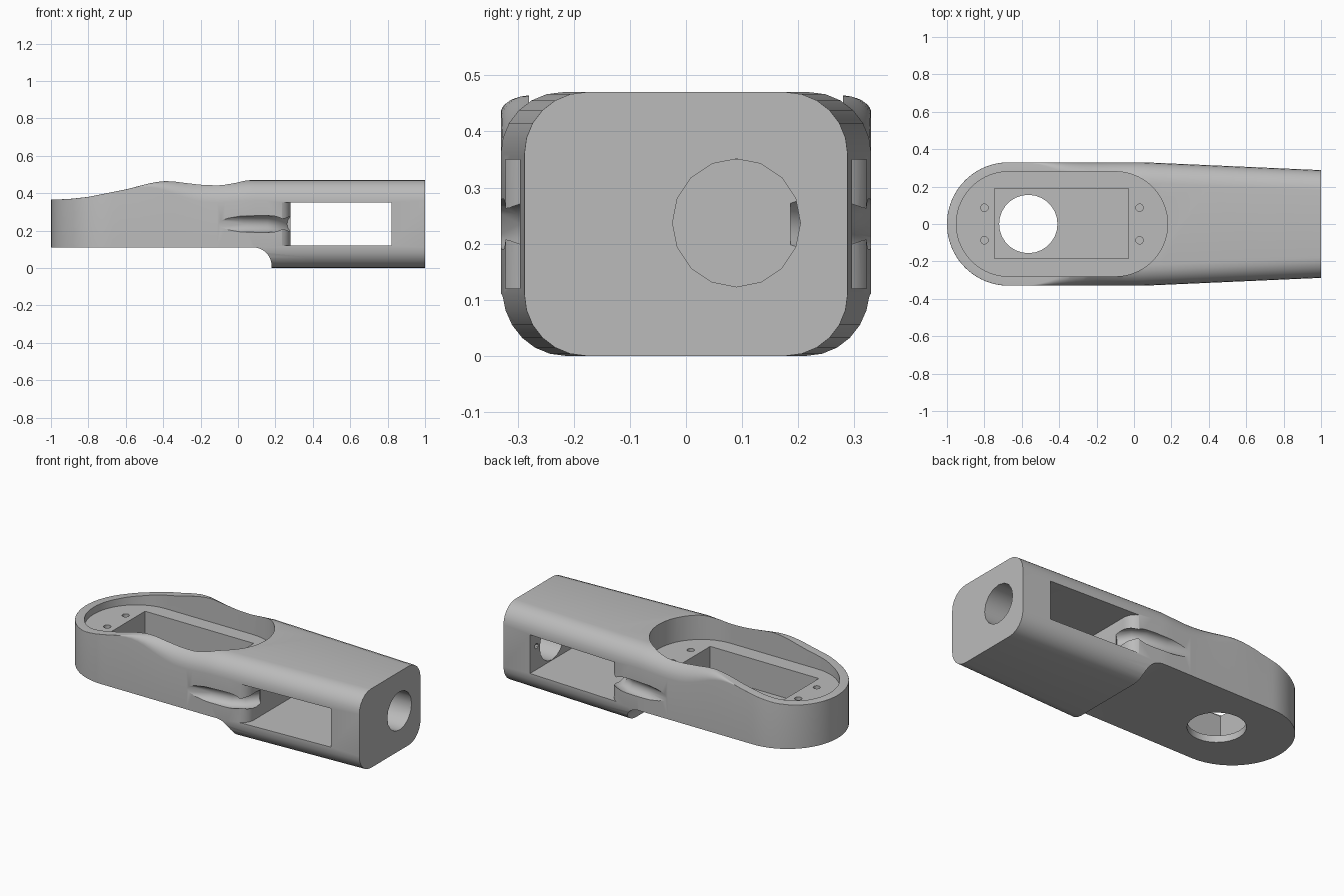
import bpy, bmesh, math
from mathutils import Matrix, Vector

cube = bpy.data.objects.get("Cube")
if cube:
    bpy.data.objects.remove(cube, do_unlink=True)

grey = bpy.data.materials.new("plain grey")
grey.use_nodes = True
colour = (0.5, 0.5, 0.5, 1)
grey.diffuse_color = colour
grey.node_tree.nodes["Principled BSDF"].inputs["Base Color"].default_value = colour


def add_object(name, bm):
    bmesh.ops.recalc_face_normals(bm, faces=bm.faces)
    mesh = bpy.data.meshes.new(name)
    bm.to_mesh(mesh)
    bm.free()
    mesh.materials.append(grey)
    obj = bpy.data.objects.new(name, mesh)
    bpy.context.collection.objects.link(obj)
    return obj


def prism(name, outline, start, vector):
    """Extrude an outline of 2D points; start maps each point to 3D."""
    bm = bmesh.new()
    face = bm.faces.new([bm.verts.new(start(a, b)) for a, b in outline])
    new = bmesh.ops.extrude_face_region(bm, geom=[face])["geom"]
    bmesh.ops.translate(bm, vec=Vector(vector), verts=[v for v in new if isinstance(v, bmesh.types.BMVert)])
    return add_object(name, bm)


def upright(name, outline, low, high):
    return prism(name, outline, lambda x, y: (x, y, low), (0, 0, high - low))


def arc(cx, cy, r, start, end, n):
    angles = [math.radians(start + (end - start) * i / n) for i in range(n + 1)]
    return [(cx + r * math.cos(a), cy + r * math.sin(a)) for a in angles]


def circle(cx, cy, r, n):
    return arc(cx, cy, r, 0, 360, n)[:-1]


def smooth(t):
    t = max(0, min(1, t))
    return t * t * (3 - 2 * t)


# Body: rounded sections lofted along x
TOP = [(-1, .365), (-.9, .369), (-.8, .38), (-.6, .42), (-.45, .458), (-.38, .465),
       (-.25, .463), (-.1, .46), (.05, .47), (1, .47)]


def top_height(x):
    for (x0, z0), (x1, z1) in zip(TOP, TOP[1:]):
        if x <= x1:
            return z0 + (z1 - z0) * (x - x0) / (x1 - x0)
    return TOP[-1][1]


def half_width(x):
    if x < -.67:
        return math.sqrt(max(.33 ** 2 - (x + .67) ** 2, .0001))
    return .33 - .042 * max(0, x - .05) / .95


stations = [-.67 - .33 * math.cos(math.pi / 2 * i / 20) for i in range(20)]
stations += [-.67 + .04 * i for i in range(20)] + [.15, .4, .7, 1]
bm = bmesh.new()
rings = []
for x in stations:
    w, z = half_width(x), top_height(x)
    low = min(.11, .9 * w)
    high = min(.002 + .108 * smooth((x + .58) / .42), .9 * w)
    section = (arc(w - low, low, low, -90, 0, 6) + arc(w - high, z - high, high, 0, 90, 6)
               + arc(high - w, z - high, high, 90, 180, 6) + arc(low - w, low, low, 180, 270, 6))
    rings.append([bm.verts.new((x, y, h)) for y, h in section])
for a, b in zip(rings, rings[1:]):
    for i in range(len(a)):
        j = (i + 1) % len(a)
        bm.faces.new((a[i], a[j], b[j], b[i]))
bm.faces.new(rings[0])
bm.faces.new(rings[-1])
body = add_object("arm_body", bm)

# Stepped underside with a fillet
step = [(-1.2, -.1), (.18, -.1)] + arc(.08, .01, .1, 0, 90, 10) + [(-1.2, .11)]
cutters = [prism("underside_cutter", step, lambda x, z: (x, -.6, z), (0, 1.2, 0))]

# Oval recess, motor cavity, shaft hole and screw holes
oval = arc(-.1, 0, .28, -90, 90, 28) + arc(-.67, 0, .28, 90, 270, 28)
cutters.append(upright("recess_cutter", oval, .325, .7))
cavity = [(-.745, -.185), (-.03, -.185), (-.03, .19), (-.745, .19)]
cutters.append(upright("cavity_cutter", cavity, .15, .6))
cutters.append(upright("shaft_cutter", circle(-.565, 0, .156, 28), -.1, .3))
for x in (-.8, .03):
    for y in (-.087, .087):
        cutters.append(upright("screw_cutter", circle(x, y, .02, 14), .22, .5))

# Side window with a rounded inner edge
window = [(.82, -.5), (.82, .5), (.2, .5)] + arc(.2, .25, .08, 90, 0, 10)
window += arc(.2, -.25, .08, 0, -90, 10) + [(.2, -.5)]
cutters.append(upright("window_cutter", window, .12, .35))

# Bore through the end wall, with a small screw hole inside
cutters.append(prism("bore_cutter", circle(.09, .237, .114, 16), lambda y, z: (.75, y, z), (.4, 0, 0)))
cutters.append(prism("pin_cutter", circle(.235, .26, .016, 10), lambda y, z: (.78, y, z), (.12, 0, 0)))

# Cable grooves on both sides, leading into the window
for side in (-1, 1):
    path = [(-.1, .375), (.04, .34), (.17, .32), (.25, .275), (.3, .2)]
    bm = bmesh.new()
    last = None
    for i, (x, y) in enumerate(path):
        before, after = path[max(i - 1, 0)], path[min(i + 1, len(path) - 1)]
        tangent = Vector((after[0] - before[0], after[1] - before[1], 0)).normalized()
        normal = Vector((-tangent.y, tangent.x, 0))
        ring = [bm.verts.new(Vector((x, y, .235)) + normal * a + Vector((0, 0, b)))
                for a, b in circle(0, 0, .045, 16)]
        if last:
            for j in range(16):
                k = (j + 1) % 16
                bm.faces.new((last[j], last[k], ring[k], ring[j]))
        else:
            bm.faces.new(ring)
        last = ring
    bm.faces.new(last)
    bmesh.ops.transform(bm, matrix=Matrix.Diagonal((1, side, 1, 1)), verts=bm.verts)
    cutters.append(add_object("groove_cutter", bm))

# Apply the cuts and shade the body
bpy.ops.object.select_all(action='DESELECT')
bpy.context.view_layer.objects.active = body
body.select_set(True)
for cutter in cutters:
    cutter.hide_render = True
    cut = body.modifiers.new("cut", 'BOOLEAN')
    cut.operation = 'DIFFERENCE'
    cut.solver = 'EXACT'
    cut.object = cutter
    bpy.ops.object.modifier_apply(modifier=cut.name)
    bpy.data.objects.remove(cutter, do_unlink=True)
bpy.ops.object.shade_smooth_by_angle(angle=math.radians(30))
